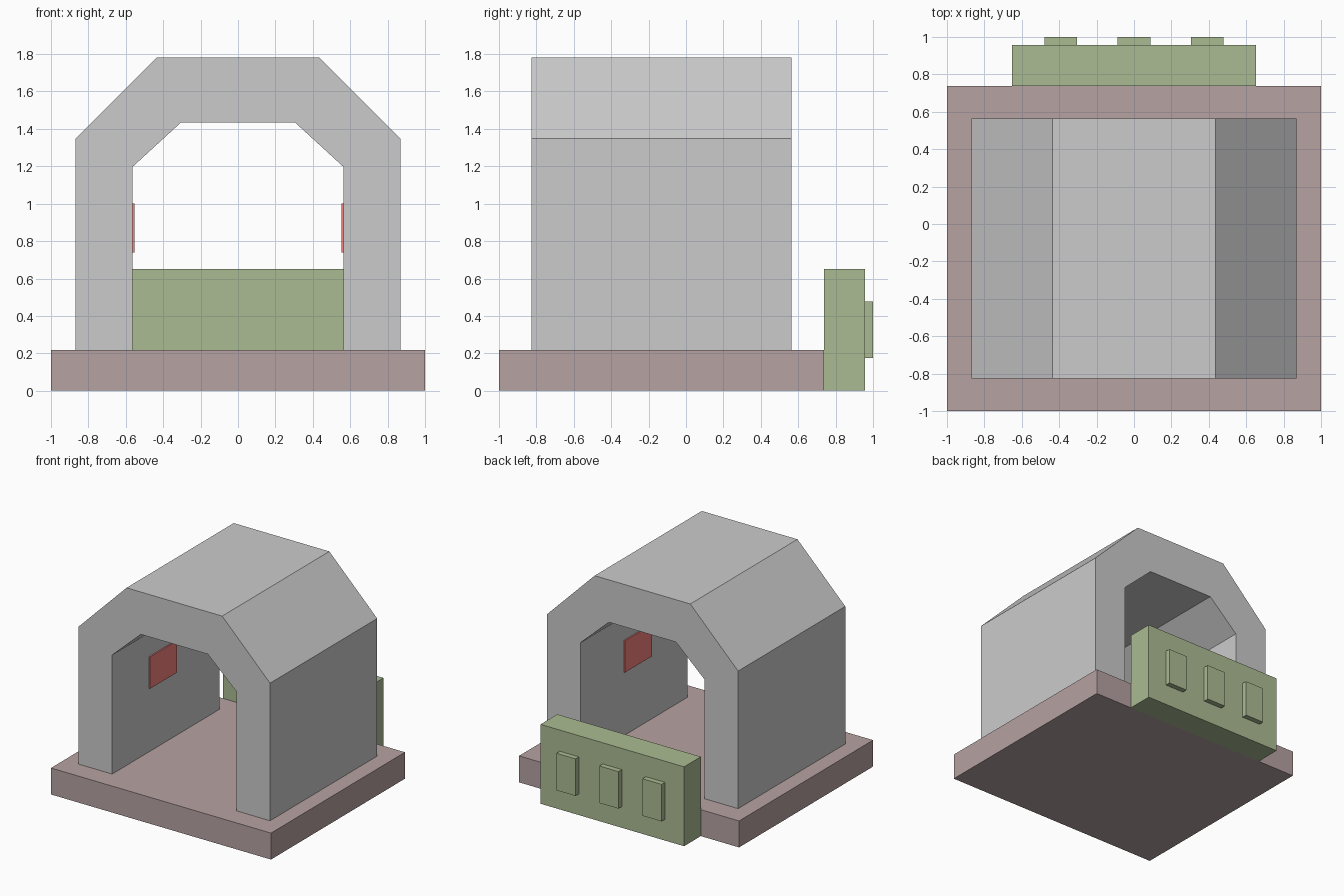
import bpy
import bmesh

if "Cube" in bpy.data.objects:
    bpy.data.objects.remove(bpy.data.objects["Cube"])

U = 1 / 23  # modelling unit: the base is 46 units wide


def material(name, rgb):
    m = bpy.data.materials.new(name)
    m.diffuse_color = (*rgb, 1)
    m.use_nodes = True
    m.node_tree.nodes["Principled BSDF"].inputs["Base Color"].default_value = m.diffuse_color
    return m


def extrude_profile(name, profile, y0, y1, mat=None):
    """Extrude an (x, z) outline from y0 to y1, all in units."""
    bm = bmesh.new()
    face = bm.faces.new([bm.verts.new((x * U, y0 * U, z * U)) for x, z in profile])
    new = bmesh.ops.extrude_face_region(bm, geom=[face])["geom"]
    moved = [v for v in new if isinstance(v, bmesh.types.BMVert)]
    bmesh.ops.translate(bm, verts=moved, vec=(0, (y1 - y0) * U, 0))
    bmesh.ops.recalc_face_normals(bm, faces=bm.faces)
    mesh = bpy.data.meshes.new(name)
    bm.to_mesh(mesh)
    bm.free()
    obj = bpy.data.objects.new(name, mesh)
    bpy.context.collection.objects.link(obj)
    if mat:
        mesh.materials.append(mat)
    return obj


def box(name, x0, x1, y0, y1, z0, z1, mat=None):
    return extrude_profile(name, [(x0, z0), (x1, z0), (x1, z1), (x0, z1)], y0, y1, mat)


brown = material("brown", (0.47, 0.36, 0.36))
green = material("green", (0.41, 0.50, 0.29))
red = material("red", (0.90, 0.22, 0.21))

# Base slab
box("base", -23, 23, -23, 17, 0, 5, brown)

# Tunnel arch with chamfered shoulders
outer = [(20, 5), (20, 31), (10, 41)]
inner = [(7, 33), (13, 27.5), (13, 5)]
left = [(-x, z) for x, z in outer]
left_inner = [(-x, z) for x, z in inner]
extrude_profile("arch", outer + left[::-1] + left_inner[::-1] + inner, -19, 13)

# Red panels on both inner walls
box("right_panel", 12.75, 13, -8, 0, 17, 23, red)
box("left_panel", -13, -12.75, -8, 0, 17, 23, red)

# Green rear wall with three raised blocks
box("rear_wall", -15, 15, 17, 22, 0, 15, green)
for i, x in enumerate((-9, 0, 9)):
    box(f"rear_block_{i + 1}", x - 2, x + 2, 22, 23, 4, 11, green)
